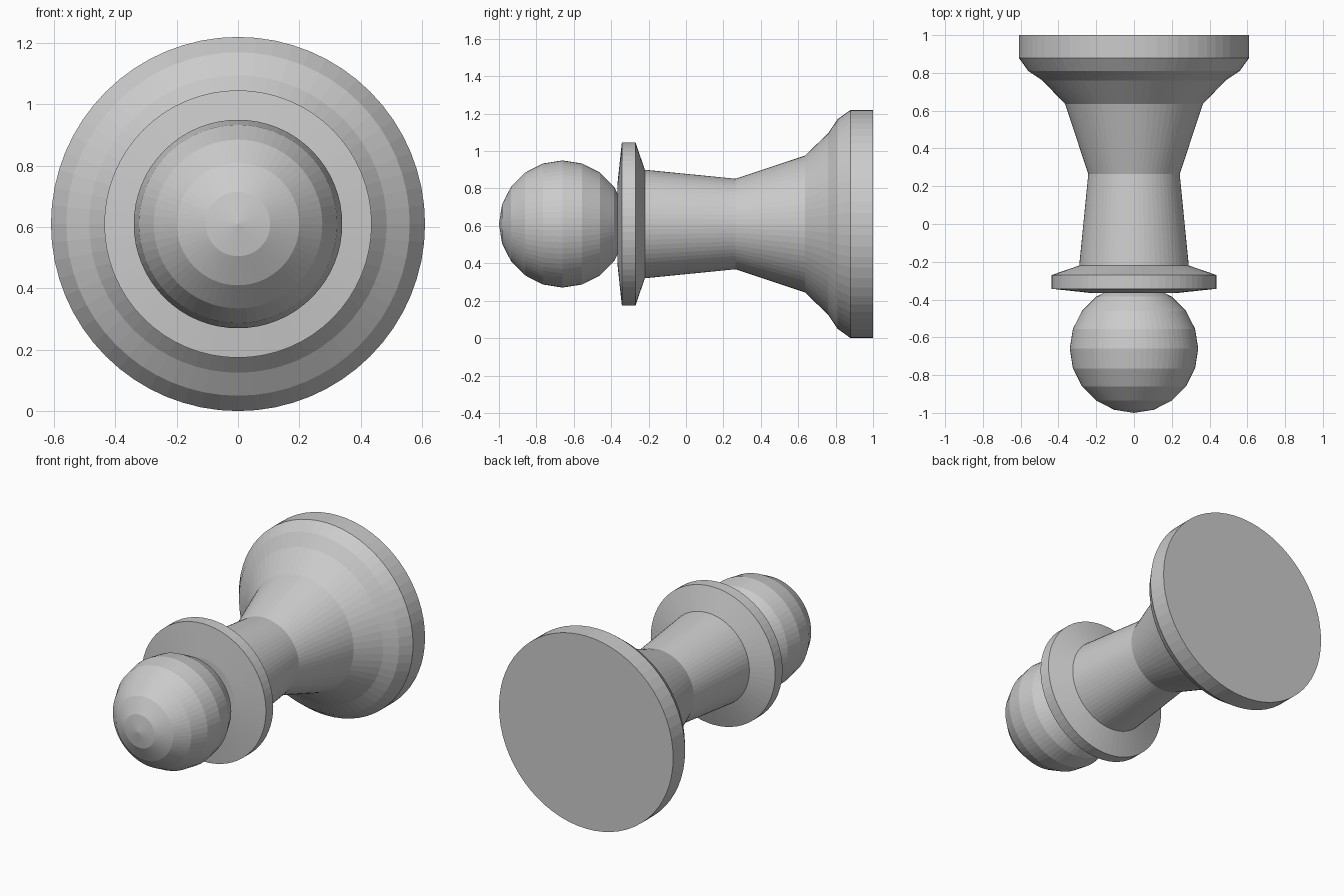
import bpy, bmesh
from math import sin, cos, pi

if "Cube" in bpy.data.objects:
    bpy.data.objects.remove(bpy.data.objects["Cube"])

SEGMENTS = 64
AXIS_Z = 0.61


def lathe(name, profile):
    """Revolve (y, radius) points about the horizontal y axis; zero radius closes an end."""
    bm = bmesh.new()
    rings = []
    for y, r in profile:
        n = 1 if r == 0 else SEGMENTS
        rings.append([bm.verts.new((r * cos(2 * pi * i / SEGMENTS), y,
                                    AXIS_Z + r * sin(2 * pi * i / SEGMENTS)))
                      for i in range(n)])
    for a, b in zip(rings, rings[1:]):
        for i in range(SEGMENTS):
            j = (i + 1) % SEGMENTS
            if len(a) == 1:
                bm.faces.new((a[0], b[i], b[j]))
            elif len(b) == 1:
                bm.faces.new((a[i], b[0], a[j]))
            else:
                bm.faces.new((a[i], b[i], b[j], a[j]))
    bmesh.ops.recalc_face_normals(bm, faces=bm.faces)
    mesh = bpy.data.meshes.new(name)
    bm.to_mesh(mesh)
    bm.free()
    obj = bpy.data.objects.new(name, mesh)
    bpy.context.collection.objects.link(obj)
    return obj


# Flared base, waisted stem and bevelled collar, one continuous turning
lathe("base_stem_and_collar", [
    (1.0, 0), (1.0, 0.61), (0.88, 0.61), (0.81, 0.56), (0.76, 0.485),
    (0.635, 0.365), (0.265, 0.242), (-0.22, 0.29), (-0.27, 0.436),
    (-0.343, 0.436), (-0.365, 0.23), (-0.365, 0)])

# Ball head, ten latitude bands, resting into the collar
R = 0.34
lathe("ball_head", [(-0.66 - R * cos(pi * k / 10),
                     R * sin(pi * k / 10) if 0 < k < 10 else 0)
                    for k in range(11)])
